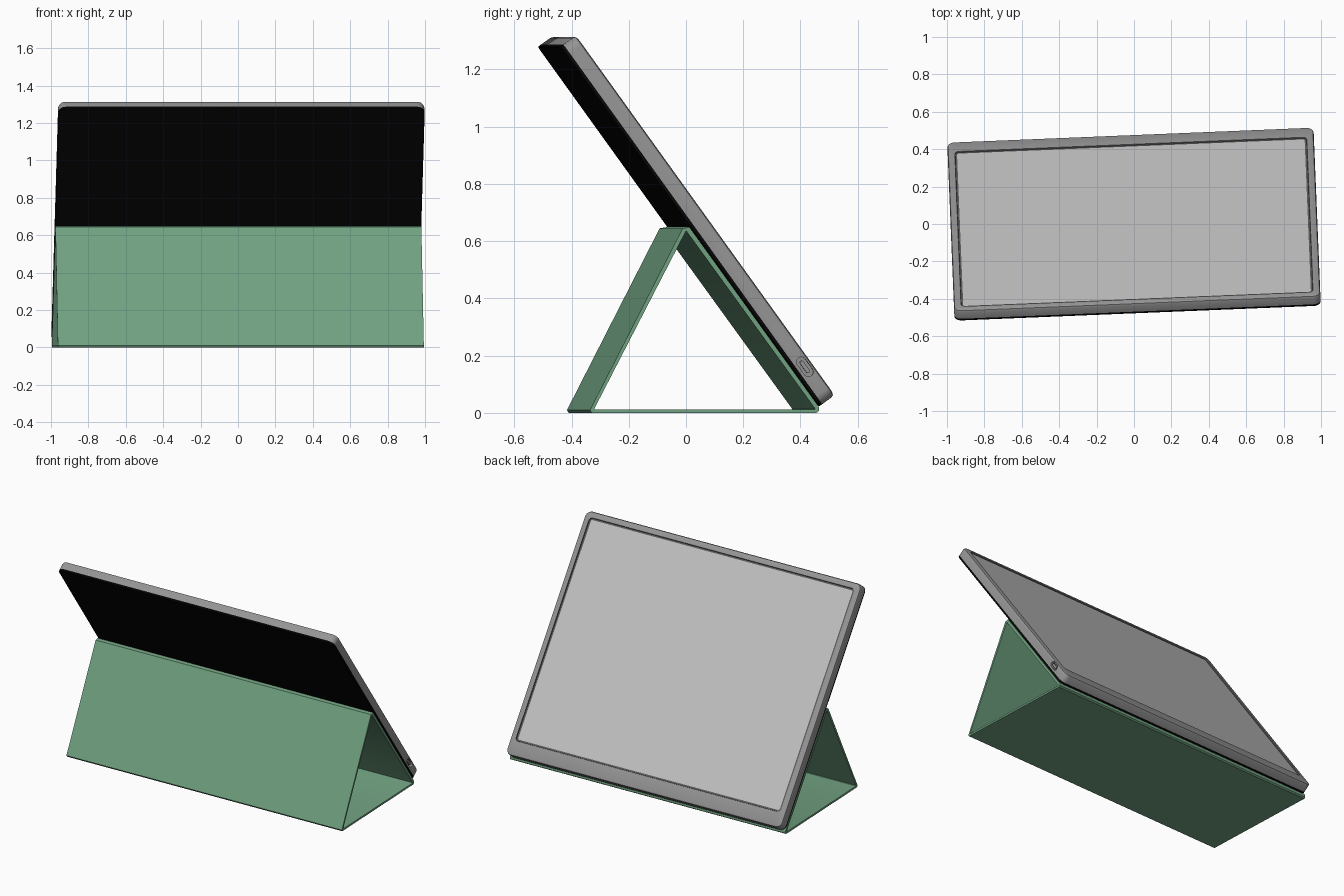
import bpy, bmesh, math
from mathutils import Matrix, Vector

if "Cube" in bpy.data.objects:
    bpy.data.objects.remove(bpy.data.objects["Cube"])


def material(name, rgb):
    m = bpy.data.materials.new(name)
    m.diffuse_color = (*rgb, 1)
    m.use_nodes = True
    m.node_tree.nodes["Principled BSDF"].inputs["Base Color"].default_value = m.diffuse_color
    return m


GREY = material("body grey", (0.30, 0.30, 0.30))
DARK = material("screen rim dark grey", (0.11, 0.11, 0.11))
SCREEN = material("screen light grey", (0.53, 0.53, 0.53))
BLACK = material("case black", (0.002, 0.002, 0.002))
GREEN = material("cover green", (0.165, 0.36, 0.22))

# Whole model is turned a little; the device frame leans back
TURN = Matrix.Rotation(math.radians(2.35), 4, 'Z')
c, s = 0.584, 0.811
DEVICE = TURN @ Matrix(((-1, 0, 0, 0), (0, -c, s, 0.028), (0, s, c, 0.69), (0, 0, 0, 1)))
# Port frame: length along the device, depth into its right edge
PORT = DEVICE @ Matrix(((0, 0, 1, -0.98), (1, 0, 0, -0.633), (0, 1, 0, -0.027), (0, 0, 0, 1)))


def outline(hx, y0, y1, r, z, n=6):
    """Rounded rectangle at height z."""
    pts = []
    for k, (sx, y) in enumerate(((1, y1 - r), (-1, y1 - r), (-1, y0 + r), (1, y0 + r))):
        for i in range(n + 1):
            a = (k + i / n) * math.pi / 2
            pts.append(Vector((sx * (hx - r) + r * math.cos(a), y + r * math.sin(a), z)))
    return pts


def finish(name, bm, mats, matrix):
    bmesh.ops.recalc_face_normals(bm, faces=bm.faces[:])
    me = bpy.data.meshes.new(name)
    bm.to_mesh(me)
    bm.free()
    for m in mats:
        me.materials.append(m)
    ob = bpy.data.objects.new(name, me)
    bpy.context.collection.objects.link(ob)
    ob.matrix_world = matrix
    return ob


def stack(name, rings, mats, matrix, bands=None):
    """Skin a list of outlines, capped at both ends; bands gives material per step."""
    bm = bmesh.new()
    loops = [[bm.verts.new(p) for p in outline(*r)] for r in rings]
    bands = bands or [0] * len(rings)
    bm.faces.new(loops[0][::-1])
    for a, b, mi in zip(loops, loops[1:], bands):
        for i in range(len(a)):
            j = (i + 1) % len(a)
            bm.faces.new((a[i], a[j], b[j], b[i])).material_index = mi
    bm.faces.new(loops[-1]).material_index = bands[-1]
    return finish(name, bm, mats, matrix)


def smooth(ob, angle=35):
    bpy.ops.object.select_all(action='DESELECT')
    ob.select_set(True)
    bpy.context.view_layer.objects.active = ob
    bpy.ops.object.shade_smooth_by_angle(angle=math.radians(angle))


# Tablet body: rounded edge, recessed rim and screen with a wider chin
W, H = 0.98, 0.775


def body_ring(inset, z):
    return (W - inset, -H + inset, H - inset, 0.038 - inset, z)


def screen_ring(inset, z):
    return (W - 0.038 - inset, -H + 0.093 + inset, H - 0.038 - inset, 0.022 - inset, z)


body = stack("tablet_body",
             [body_ring(0, -0.054), body_ring(0, -0.014), body_ring(0.004, -0.004),
              body_ring(0.014, 0), screen_ring(0, 0), screen_ring(0.002, -0.006),
              screen_ring(0.012, -0.006)],
             [GREY, DARK, SCREEN], DEVICE, [0, 0, 0, 0, 1, 1, 2])

# Charging port cut into the right edge, with its tongue
cutter = stack("port_cutter", [(0.038, -0.017, 0.017, 0.0169, z) for z in (-0.02, 0.022)],
               [GREY], PORT)
cutter.hide_render = True
bpy.context.view_layer.update()
mod = body.modifiers.new("port", 'BOOLEAN')
mod.operation = 'DIFFERENCE'
mod.solver = 'EXACT'
mod.object = cutter
bpy.context.view_layer.objects.active = body
bpy.ops.object.modifier_apply(modifier="port")
bpy.data.objects.remove(cutter)
smooth(body)
smooth(stack("port_tongue", [(0.025, -0.007, 0.007, 0.0069, z) for z in (0.003, 0.023)],
             [GREY], PORT))

# Black case back behind the body
smooth(stack("case_back", [body_ring(0.003, -0.067), body_ring(0, -0.064), body_ring(0, -0.054)],
             [BLACK], DEVICE))

# Folded cover: triangular loop of thin panels, open at both ends
outer = [(-0.028, 0.649), (-0.052, 0.645), (-0.376, 0.010), (-0.370, 0.0),
         (0.416, 0.0), (0.425, 0.007), (0.424, 0.022)]
inner = [(-0.038, 0.634), (-0.041, 0.634), (-0.361, 0.014), (-0.359, 0.012),
         (0.408, 0.012), (0.411, 0.013), (0.410, 0.016)]
bm = bmesh.new()
o0, o1, i0, i1 = [[bm.verts.new((x, y, z)) for y, z in prof]
                  for prof in (outer, inner) for x in (-0.979, 0.979)]
for a in range(len(outer)):
    b = (a + 1) % len(outer)
    for p, q in ((o0, o1), (i1, i0), (i0, o0), (o1, i1)):
        bm.faces.new((p[a], p[b], q[b], q[a]))
smooth(finish("folding_stand_cover", bm, [GREEN], TURN), 30)
